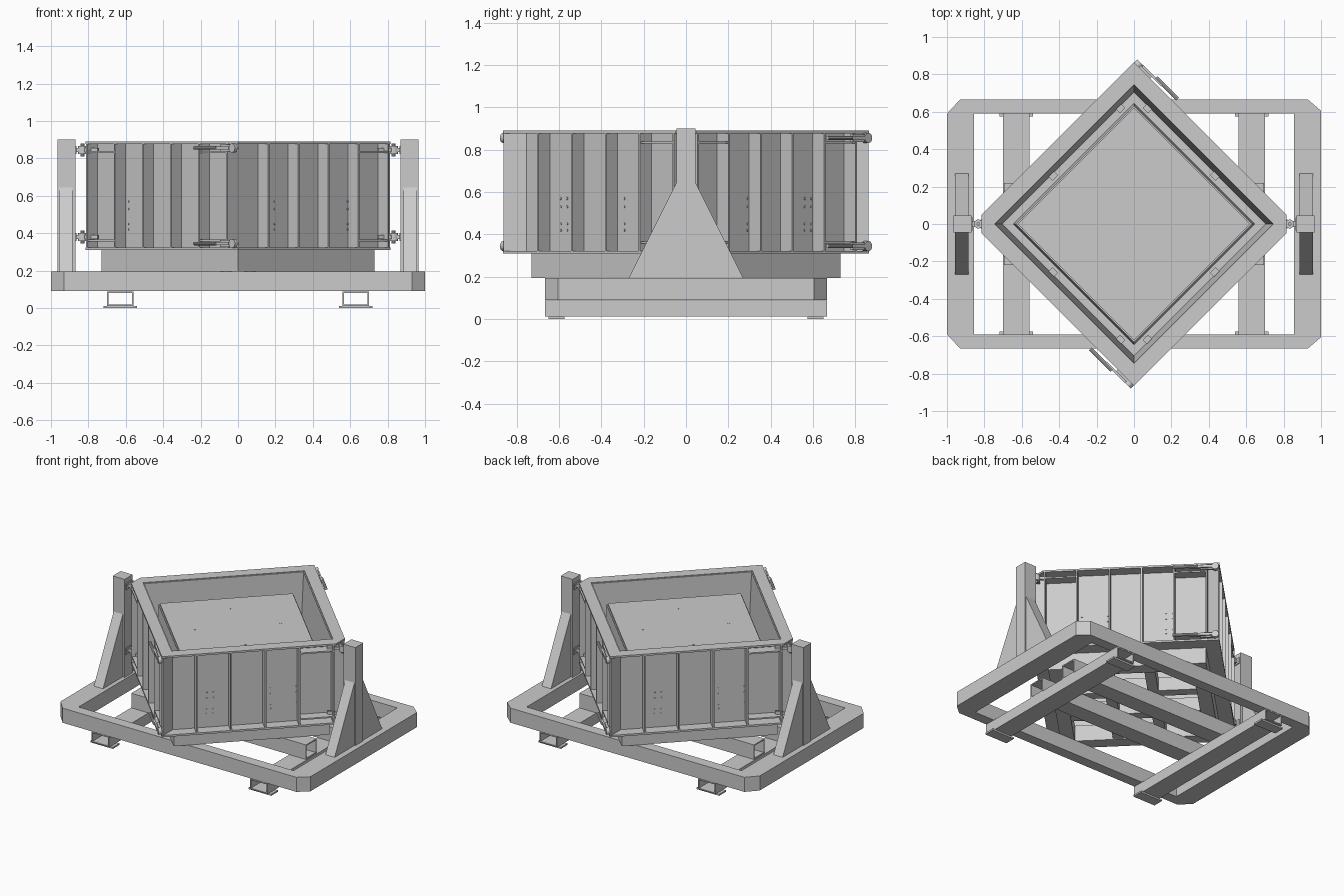
import bpy, bmesh, math
from mathutils import Vector, Matrix

if "Cube" in bpy.data.objects:
    bpy.data.objects.remove(bpy.data.objects["Cube"])

R2 = math.sqrt(2)


def loft(name, rings, cyclic=False):
    """Bridge equal-length rings; cap the ends unless cyclic."""
    bm = bmesh.new()
    vs = [[bm.verts.new(p) for p in r] for r in rings]
    n, m = len(rings[0]), len(rings)
    for i in range(m if cyclic else m - 1):
        a, b = vs[i], vs[(i + 1) % m]
        for j in range(n):
            k = (j + 1) % n
            bm.faces.new((a[j], a[k], b[k], b[j]))
    if not cyclic:
        bm.faces.new(vs[0])
        bm.faces.new(vs[-1])
    bmesh.ops.recalc_face_normals(bm, faces=bm.faces)
    me = bpy.data.meshes.new(name)
    bm.to_mesh(me)
    bm.free()
    ob = bpy.data.objects.new(name, me)
    bpy.context.collection.objects.link(ob)
    return ob


def prism(name, pts, z0, z1):
    return loft(name, [[(x, y, z) for x, y in pts] for z in (z0, z1)])


def box(name, size, loc, rot=0.0):
    sx, sy, sz = (s / 2 for s in size)
    ob = prism(name, [(-sx, -sy), (sx, -sy), (sx, sy), (-sx, sy)], -sz, sz)
    ob.data.transform(Matrix.Translation(loc) @ Matrix.Rotation(rot, 4, 'Z'))
    return ob


def tube(name, axis, length, w, h, loc, t=0.008):
    """Open rectangular tube along x or y."""
    def ring(e, w, h):
        q = [(-w, -h), (w, -h), (w, h), (-w, h)]
        pts = [(e, a, b) if axis == 'x' else (a, e, b) for a, b in q]
        return [Vector(p) + Vector(loc) for p in pts]
    L, a, b = length / 2, w / 2, h / 2
    return loft(name, [ring(-L, a, b), ring(L, a, b),
                       ring(L, a - t, b - t), ring(-L, a - t, b - t)], True)


def cyl(name, r, p0, p1, n=16):
    p0, p1 = Vector(p0), Vector(p1)
    q = (p1 - p0).to_track_quat('Z', 'Y')
    c = [q @ Vector((r * math.cos(i * math.tau / n), r * math.sin(i * math.tau / n), 0))
         for i in range(n)]
    return loft(name, [[p0 + v for v in c], [p1 + v for v in c]])


def diamond(r, z, clip=9.0):
    """Diamond ring with the x corners cut off at clip."""
    c = min(clip, r - 0.001)
    d = r - c
    return [(c, -d, z), (c, d, z), (0, r, z), (-c, d, z), (-c, -d, z), (0, -r, z)]


# base frame
for s in (-1, 1):
    prism("frame_long_beam", [(-.93, s * .665), (.93, s * .665), (1, s * .605),
                              (1, s * .59), (-1, s * .59)], .09, .195)
    box("frame_side_beam", (.145, 1.18, .105), (s * .9275, 0, .1425))
    # fork pockets with end plates
    tube("fork_tube", 'y', 1.33, .14, .076, (s * .63, 0, .05))
    for e in (-1, 1):
        box("fork_foot_plate", (.18, .075, .012), (s * .63, e * .6125, .006))
    # cross tubes carrying the mould
    tube("cross_tube", 'x', 1.39, .12, .105, (0, s * .16, .1425))
    # side posts with triangular gussets
    box("post", (.095, .09, .705), (s * .9175, 0, .5475))
    for e in (-1, 1):
        tri = [(e * .045, .195), (e * .27, .195), (e * .045, .645)]
        loft("post_gusset", [[(x, y, z) for y, z in tri] for x in (s * .885, s * .958)])

# pedestal under the mould
loft("pedestal_ring", [diamond(.73, .195), diamond(.73, .31),
                       diamond(.60, .31), diamond(.60, .195)], True)
for a in (-1, 1):
    for o in (-.14, .14):
        box("pedestal_brace", (.88, .07, .1),
            (o * -a / R2, o / R2, .25), a * math.pi / 4)

# inner core: hollow walls and a lid
loft("core_wall", [diamond(.645, .30), diamond(.632, .765),
                   diamond(.615, .765), diamond(.628, .30)], True)
prism("core_lid", [p[:2] for p in diamond(.622, 0)], .757, .777)
for x in (-.2, .2):
    for y in (-.2, .2):
        cyl("lid_bolt", .007, (x, y, .775), (x, y, .779), 8)

# outer mould wall, drafted inside, with top and bottom flanges
loft("mould_wall", [diamond(.757, .31), diamond(.757, .885),
                    diamond(.745, .885), diamond(.705, .31)], True)
for nm, z0, z1, inner in (("top_flange", .877, .89, .755), ("bottom_flange", .31, .323, .72)):
    loft(nm, [diamond(.865, z0, .815), diamond(.865, z1, .815),
              diamond(inner, z1), diamond(inner, z0)], True)

# ribs and fittings: each side built once, repeated by a half turn
DEPTH = .078
ribs = {-1: (.06, .21, .36, .51, .66, .808), 1: (.165, .325, .485, .645, .805)}
for turn in (1, -1):
    for side in (-1, 1):
        def at(d, off=0.0, z=0.0):
            """Point on the outer face: d from the y corner, off outward."""
            k = off / R2
            return Vector((turn * side * (d + k), -turn * (.865 - d + k), z))
        rot = side * math.pi / 4
        for d in ribs[side]:
            box("rib", (.010, DEPTH, .56), at(d, -DEPTH / 2, .6), rot)
        # shelf plates closing the hinge and clamp bays
        bays = [ribs[side][-2:]] + ([ribs[side][:2]] if side < 0 else [])
        for a, b in bays:
            for z in (.835, .362):
                box("bay_shelf", ((b - a) * R2, DEPTH - .008, .01),
                    at((a + b) / 2, -DEPTH / 2, z), rot)
        # bolts through the wall panels
        for d in (.27, .30, .57, .69):
            for z in (.42, .45, .53, .57):
                c = at(d - .05, -DEPTH, z)
                cyl("panel_bolt", .006, c, at(d - .05, -DEPTH + .006, z), 8)
        # small wedges inside the cavity floor
        for d in (.22, .58):
            box("cavity_wedge", (.04, .03, .10), at(d - .06, -.125, .36), rot)

    # toggle clamps across the y corners
    def ca(d, off, z):
        k = off / R2
        return Vector((-turn * (d + k), -turn * (.865 - d + k), z))
    for z in (.856, .345):
        box("clamp_base", (.09, .016, .036), ca(.055, .006, z), -math.pi / 4)
        cyl("clamp_roller", .024, ca(.018, -.004, z), ca(.018, .022, z))
        box("clamp_arm", (.15, .014, .018), ca(.085, .018, z), -math.pi / 4)
        cyl("clamp_handle", .010, ca(.10, .025, z), ca(.215, .025, z), 10)
    # closing plate at the y corner
    box("corner_plate", (.012, .108, .56), (0, -turn * .808, .6))

    # hinges between mould and posts
    for z in (.845, .38):
        x = turn * .832
        cyl("hinge_barrel", .024, (x, 0, z - .022), (x, 0, z + .022))
        cyl("hinge_pin", .010, (x, 0, z - .035), (x, 0, z + .035), 10)
        box("hinge_arm", (.07, .03, .022), (turn * .85, 0, z))
        box("hinge_post_plate", (.008, .07, .045), (turn * .868, 0, z))
        for e in (-1, 1):
            box("hinge_lug", (.10, .016, .02), (turn * .79, e * .03, z), turn * -e * .5)
